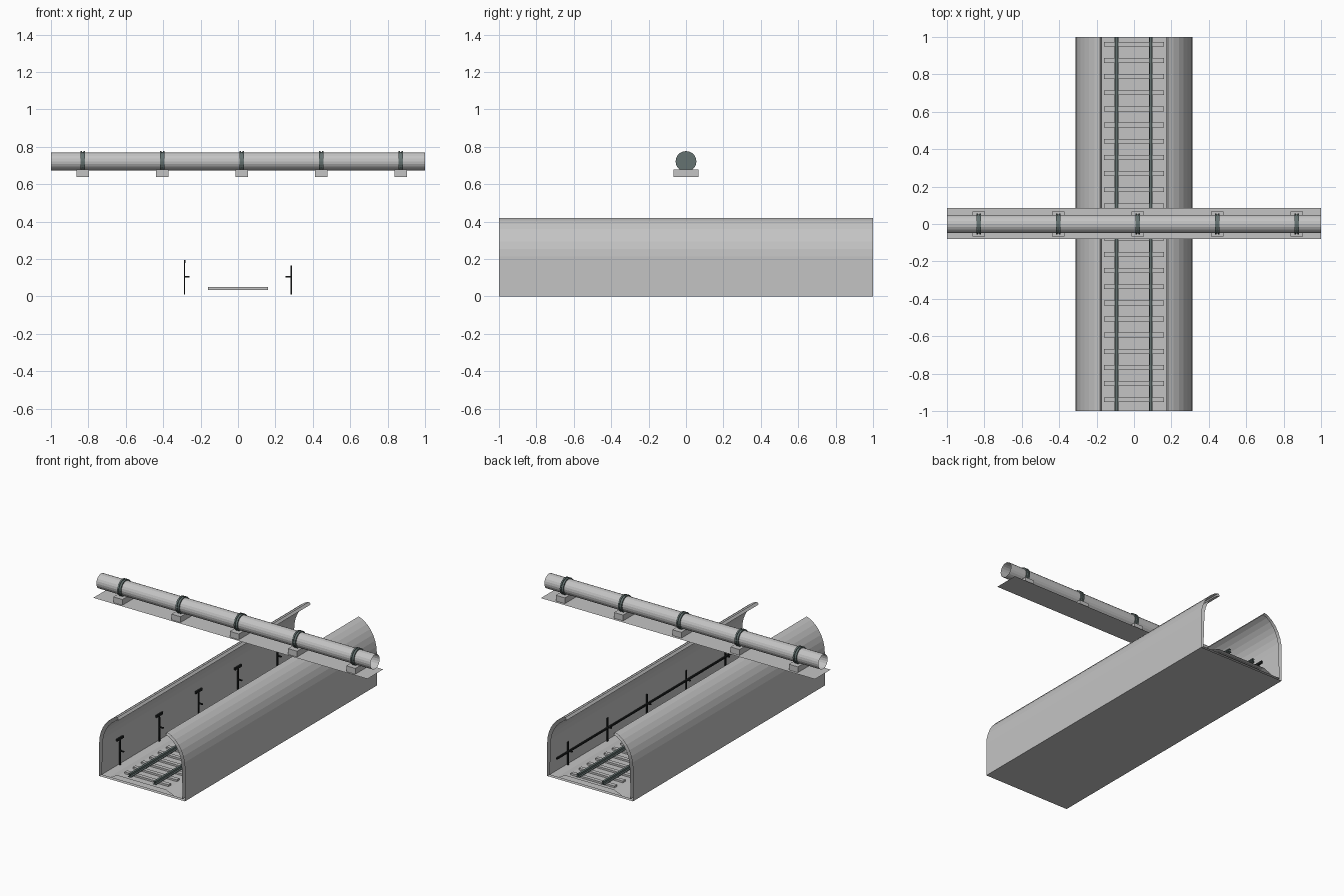
import bpy, bmesh, math
from mathutils import Vector

if "Cube" in bpy.data.objects:
    bpy.data.objects.remove(bpy.data.objects["Cube"])


def material(name, rgb):
    m = bpy.data.materials.new(name)
    m.diffuse_color = (*rgb, 1)
    m.use_nodes = True
    m.node_tree.nodes["Principled BSDF"].inputs["Base Color"].default_value = m.diffuse_color
    return m


GREY = material("concrete grey", (0.55, 0.55, 0.55))
STEEL = material("dark green steel", (0.13, 0.17, 0.165))
BLACK = material("black iron", (0.012, 0.014, 0.014))


def finish(name, bm, mat):
    me = bpy.data.meshes.new(name)
    bm.to_mesh(me)
    bm.free()
    me.materials.append(mat)
    ob = bpy.data.objects.new(name, me)
    bpy.context.collection.objects.link(ob)
    return ob


def boxes(name, items, mat):
    """items: list of (xmin, xmax, ymin, ymax, zmin, zmax)"""
    bm = bmesh.new()
    for x0, x1, y0, y1, z0, z1 in items:
        vs = bmesh.ops.create_cube(bm, size=1)["verts"]
        for v in vs:
            v.co = Vector((x1 if v.co.x > 0 else x0,
                           y1 if v.co.y > 0 else y0,
                           z1 if v.co.z > 0 else z0))
    return finish(name, bm, mat)


def extrude_y(name, profile, mat, y0=-1, y1=1, closed=True):
    """Open-ended extrusion along y of a counter-clockwise x-z profile."""
    bm = bmesh.new()
    a = [bm.verts.new((x, y0, z)) for x, z in profile]
    b = [bm.verts.new((x, y1, z)) for x, z in profile]
    n = len(profile)
    for i in range(n if closed else n - 1):
        j = (i + 1) % n
        bm.faces.new((a[i], a[j], b[j], b[i]))
    return finish(name, bm, mat)


def tube_x(bm, x0, x1, r, cz, n, caps):
    rings = [[bm.verts.new((x, r * math.sin(2 * math.pi * i / n),
                            cz + r * math.cos(2 * math.pi * i / n)))
              for i in range(n)] for x in (x0, x1)]
    fs = [bm.faces.new((rings[0][i], rings[1][i], rings[1][(i + 1) % n], rings[0][(i + 1) % n]))
          for i in range(n)]
    if caps:
        fs += [bm.faces.new(rings[0]), bm.faces.new(rings[1])]
    bmesh.ops.recalc_face_normals(bm, faces=fs)


# Trench shell: upright walls curving inward, open at the top and both ends
def arc(rx, rz, cx, cz, steps=7):
    return [(cx + rx * math.cos(math.radians(a)), cz + rz * math.sin(math.radians(a)))
            for a in [75 * i / steps for i in range(steps + 1)]]


outer = [(0.313, 0.0)] + arc(0.178, 0.213, 0.135, 0.215)
inner = [(0.297, 0.012)] + arc(0.162, 0.197, 0.128, 0.215)
half_loop = outer + inner[::-1]
mirrored = [(-x, z) for x, z in half_loop[::-1]]
extrude_y("trench_shell", half_loop + mirrored, GREY)

# Track bed, sleepers and rails
extrude_y("track_bed", [(0.24, 0.012), (0.175, 0.038), (-0.175, 0.038), (-0.24, 0.012)], GREY, closed=False)
ys = [-0.94 + 0.0864 * i for i in range(23)]
boxes("sleepers", [(-0.16, 0.16, y - 0.013, y + 0.013, 0.035, 0.05) for y in ys], GREY)
rail = [(0.010, 0.05), (0.010, 0.054), (0.003, 0.057), (0.003, 0.064), (0.007, 0.066), (0.007, 0.073)]
rail += [(-x, z) for x, z in rail[::-1]]
for side, cx in (("left", -0.093), ("right", 0.09)):
    extrude_y(side + "_rail", [(cx + x, z) for x, z in rail], STEEL)

# Wall brackets: post and arm on both sides, crossbar on the left, cable on the right
left, right = [], []
for i in range(5):
    y = -0.82 + 0.41 * i
    left += [(-0.29, -0.283, y - 0.005, y + 0.005, 0.01, 0.165),
             (-0.283, -0.258, y - 0.005, y + 0.005, 0.102, 0.109),
             (-0.29, -0.28, y - 0.035, y + 0.03, 0.18, 0.195),
             (-0.288, -0.284, y - 0.005, y + 0.005, 0.165, 0.18)]
    right += [(0.282, 0.289, y - 0.005, y + 0.005, 0.01, 0.165),
              (0.255, 0.282, y - 0.005, y + 0.005, 0.102, 0.109)]
boxes("left_wall_brackets", left, BLACK)
boxes("right_wall_brackets", right, BLACK)
c = [(0.282, 0.100), (0.282, 0.110), (0.272, 0.110), (0.272, 0.100)]
extrude_y("right_wall_cable", c, BLACK, -0.95, 0.95)

# Overhead pipe on its flat shelf
bm = bmesh.new()
tube_x(bm, -1, 1, 0.048, 0.722, 20, False)
finish("overhead_pipe", bm, GREY)
extrude_y("pipe_shelf", [(1, 0.64), (-1, 0.64)], GREY, -0.08, 0.085, closed=False)

# Saddles and double-flanged clamps
xs = [-0.83 + 0.425 * i for i in range(5)]
boxes("pipe_saddles", [(x - 0.033, x + 0.033, -0.067, 0.067, 0.64, 0.678) for x in xs], GREY)
bm = bmesh.new()
for x in xs:
    tube_x(bm, x - 0.012, x + 0.012, 0.051, 0.722, 20, True)
    for dx in (-0.008, 0.008):
        tube_x(bm, x + dx - 0.005, x + dx + 0.005, 0.0555, 0.722, 20, True)
finish("pipe_clamps", bm, STEEL)
